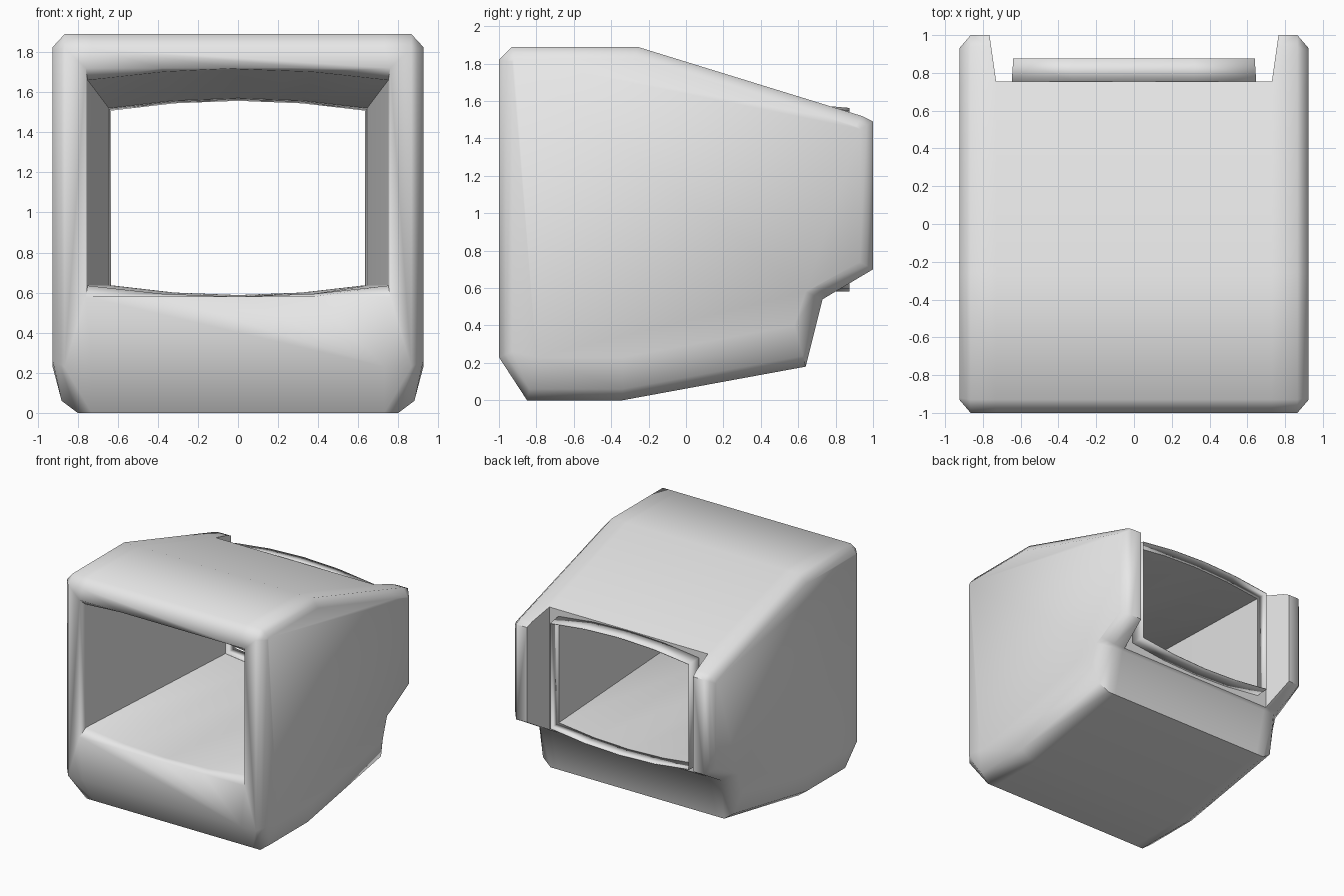
import bpy
import bmesh

cube = bpy.data.objects.get("Cube")
if cube:
    bpy.data.objects.remove(cube, do_unlink=True)

grey = bpy.data.materials.new("light_grey")
grey.use_nodes = True
grey.diffuse_color = (0.8, 0.8, 0.8, 1)
grey.node_tree.nodes["Principled BSDF"].inputs["Base Color"].default_value = grey.diffuse_color

HALF = 0.925      # half width of the housing
WALL = 0.755      # depth of the recessed rear wall
FRONT = -0.93     # start of the tunnel behind the rim
END = 0.875       # rear end of the sleeve


def ring(y, half, low, high, sag):
    """Four-sided loop whose top and bottom bow outwards in the middle."""
    steps = [-1, -0.5, 0, 0.5, 1]
    bottom = [(half * t, y, low + sag * t * t) for t in steps]
    top = [(half * t, y, high - sag * t * t) for t in reversed(steps)]
    return bottom + top


def tunnel_ring(y):
    t = (y - FRONT) / (END - FRONT)
    mix = lambda a, b: a + (b - a) * t
    return ring(y, mix(0.75, 0.637), mix(0.58, 0.585), mix(1.715, 1.56), mix(0.055, 0.05))


def bridge(bm, a, b):
    for i in range(len(a)):
        j = (i + 1) % len(a)
        add_face(bm, [a[i], a[j], b[j], b[i]])


def add_face(bm, points):
    bm.faces.new([bm.verts.new(p) for p in points])


def finish(bm, name):
    bmesh.ops.remove_doubles(bm, verts=bm.verts, dist=0.0005)
    bmesh.ops.recalc_face_normals(bm, faces=bm.faces)
    for f in bm.faces:
        f.smooth = True
    # Only the front rim stays soft at a steep angle
    for e in bm.edges:
        rim = all(v.co.y < -0.99 for v in e.verts)
        e.smooth = rim or e.calc_face_angle(0) < 0.9
    mesh = bpy.data.meshes.new(name)
    bm.to_mesh(mesh)
    bm.free()
    mesh.materials.append(grey)
    obj = bpy.data.objects.new(name, mesh)
    bpy.context.collection.objects.link(obj)
    return obj


# Side profile: y, z, x where the rounding starts, then y, z on the flat side
profile = [
    (-1, 0.23, 0.865, -0.93, 0.26),
    (-0.85, 0, 0.80, -0.80, 0.23),
    (-0.34, 0, 0.80, -0.34, 0.23),
    (0.64, 0.18, 0.80, 0.58, 0.40),
    (0.73, 0.54, 0.83, 0.64, 0.58),
    (WALL, 0.555, 0.84, 0.70, 0.61),
    (1, 0.70, 0.865, 0.93, 0.74),
    (1, 1.49, 0.865, 0.93, 1.45),
    (0.94, 1.52, 0.865, 0.91, 1.465),
    (WALL, 1.577, 0.865, 0.74, 1.517),
    (-0.26, 1.89, 0.865, -0.27, 1.825),
    (-0.93, 1.89, 0.865, -0.92, 1.825),
    (-1, 1.82, 0.865, -0.93, 1.81),
]
n = len(profile)
ears = range(5, 9)


def columns(sign):
    """Rows of points from the flat side inwards to the notch line."""
    rows = []
    for y, z, x, sy, sz in profile:
        u, w = (0.64, 0.26) if x == 0.80 else (0.5, 0.5)
        inner = 0.73 + 0.035 * max(0, y - WALL) / (1 - WALL)
        mid = (x + (HALF - x) * u, y + (sy - y) * w, z + (sz - z) * w)
        rows.append([(sign * HALF, sy, sz), (sign * mid[0], mid[1], mid[2]),
                     (sign * x, y, z), (sign * inner, y, z)])
    return rows


bm = bmesh.new()
left, right = columns(1), columns(-1)

# Rounded sides and the two rear ears
for rows in (left, right):
    add_face(bm, [r[0] for r in rows])
    add_face(bm, [rows[i][3] for i in range(5, 10)])
    for i in range(n):
        j = (i + 1) % n
        for c in range(3 if j else 2):
            add_face(bm, [rows[i][c], rows[j][c], rows[j][c + 1], rows[i][c + 1]])

# Roof, underside and lower back, meeting the recessed wall
wall = ring(WALL, 0.73, 0.555, 1.577, 0)
for i in range(n - 1):
    if i in ears:
        continue
    extra_far = wall[1:4] if i == 4 else []
    extra_near = wall[6:9] if i == 9 else []
    add_face(bm, [right[i][3]] + extra_near[::-1] + [left[i][3], left[i + 1][3]]
             + extra_far[::-1] + [right[i + 1][3]])

# Front frame around the opening
hole = ring(-1, 0.76, 0.58, 1.72, 0)
add_face(bm, [right[0][2], right[0][3], left[0][3], left[0][2]] + hole[4::-1])
add_face(bm, [left[-1][2], left[-1][3], right[-1][3], right[-1][2]] + hole[:4:-1])
add_face(bm, [left[0][2], left[-1][2], hole[5], hole[4]])
add_face(bm, [right[0][2], right[-1][2], hole[9], hole[0]])

# Tunnel from the rim to the recessed wall
bridge(bm, hole, tunnel_ring(FRONT))
bridge(bm, tunnel_ring(FRONT), tunnel_ring(WALL))
bridge(bm, tunnel_ring(WALL), wall)
finish(bm, "housing")

# Thin sleeve that carries the tunnel on behind the wall
bm = bmesh.new()
bridge(bm, tunnel_ring(WALL), tunnel_ring(END))
sleeve = finish(bm, "rear_sleeve")
shell = sleeve.modifiers.new("thickness", "SOLIDIFY")
shell.thickness = 0.006
shell.offset = 0
